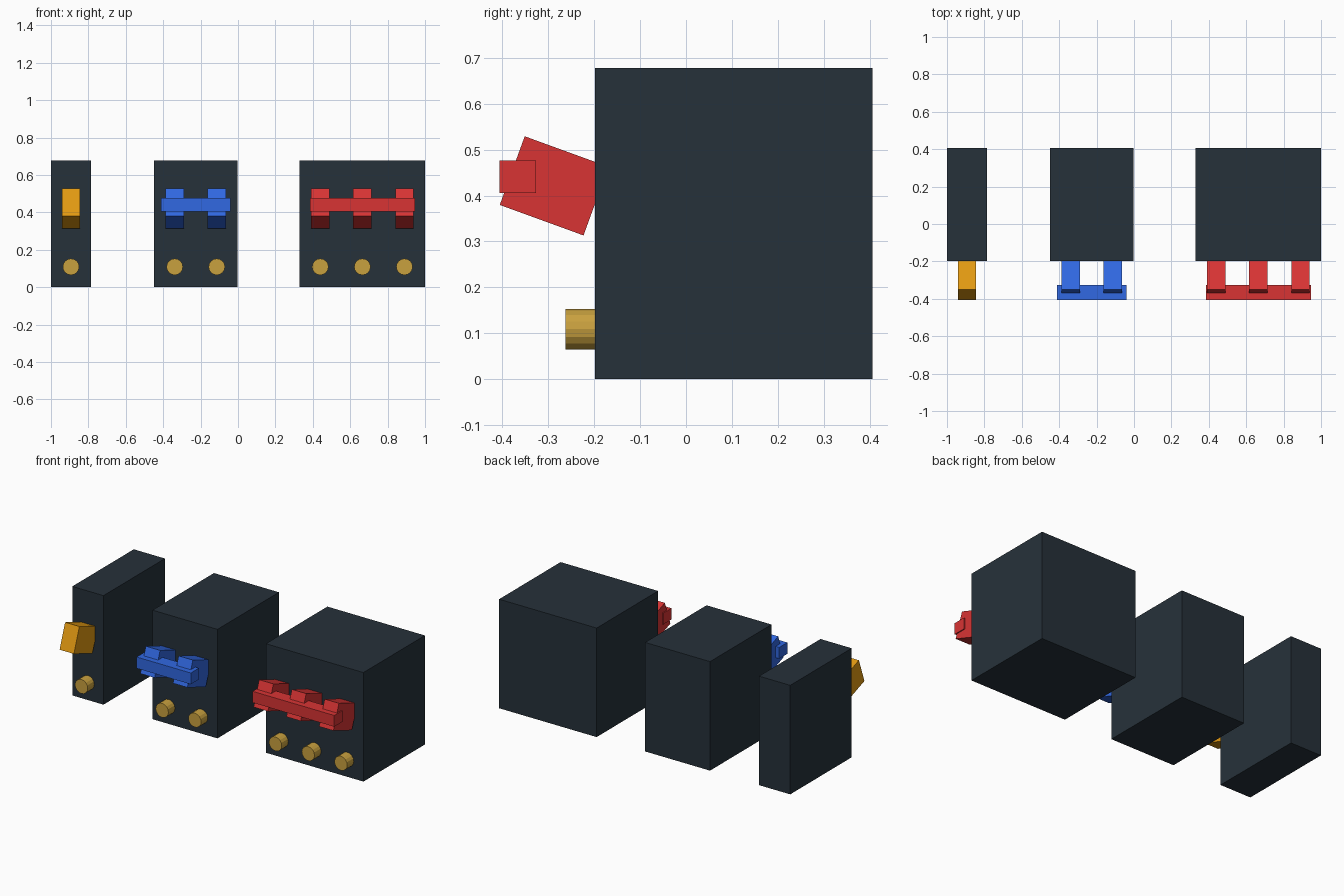
import bpy
from math import radians

cube = bpy.data.objects.get("Cube")
if cube:
    bpy.data.objects.remove(cube, do_unlink=True)


def material(name, hex_code):
    """Flat material from an sRGB hex colour."""
    srgb = [int(hex_code[i:i + 2], 16) / 255 for i in (0, 2, 4)]
    linear = [((c + 0.055) / 1.055) ** 2.4 if c > 0.04 else c / 12.92 for c in srgb]
    mat = bpy.data.materials.new(name)
    mat.use_nodes = True
    mat.diffuse_color = (*linear, 1)
    mat.node_tree.nodes["Principled BSDF"].inputs["Base Color"].default_value = (*linear, 1)
    return mat


def finish(name, mat):
    obj = bpy.context.object
    obj.name = name
    obj.data.name = name
    obj.data.materials.append(mat)
    return obj


def box(name, mat, centre, size, tilt=0):
    bpy.ops.mesh.primitive_cube_add(size=1, location=centre, rotation=(radians(tilt), 0, 0))
    bpy.context.object.scale = size
    return finish(name, mat)


def screw(name, mat, x):
    bpy.ops.mesh.primitive_cylinder_add(vertices=16, radius=0.044, depth=0.09,
                                        location=(x, -0.217, 0.109),
                                        rotation=(radians(90), 0, 0))
    return finish(name, mat)


casing = material("dark slate", "26313A")
brass = material("brass", "C9A13F")
PITCH = 0.225

# Breakers: name, centre x, casing width, poles, lever colour
breakers = [
    ("single", -0.893, 0.214, 1, material("amber", "E39A12")),
    ("double", -0.226, 0.446, 2, material("blue", "3168E2")),
    ("triple", 0.665, 0.67, 3, material("red", "D83434")),
]

for kind, x, width, poles, colour in breakers:
    box(f"{kind}_casing", casing, (x, 0.104, 0.339), (width, 0.603, 0.677))

    # One tilted lever and one terminal screw per pole
    for i in range(poles):
        px = x + (i - (poles - 1) / 2) * PITCH
        box(f"{kind}_lever_{i + 1}", colour, (px, -0.287, 0.421), (0.098, 0.194, 0.159), -20)
        screw(f"{kind}_terminal_screw_{i + 1}", brass, px)

    # Bar tying the levers together
    if poles > 1:
        bar_width = (poles - 1) * PITCH + 0.147 - 0.036 * (poles - 2)
        box(f"{kind}_tie_bar", colour, (x, -0.366, 0.441), (bar_width, 0.08, 0.07))
